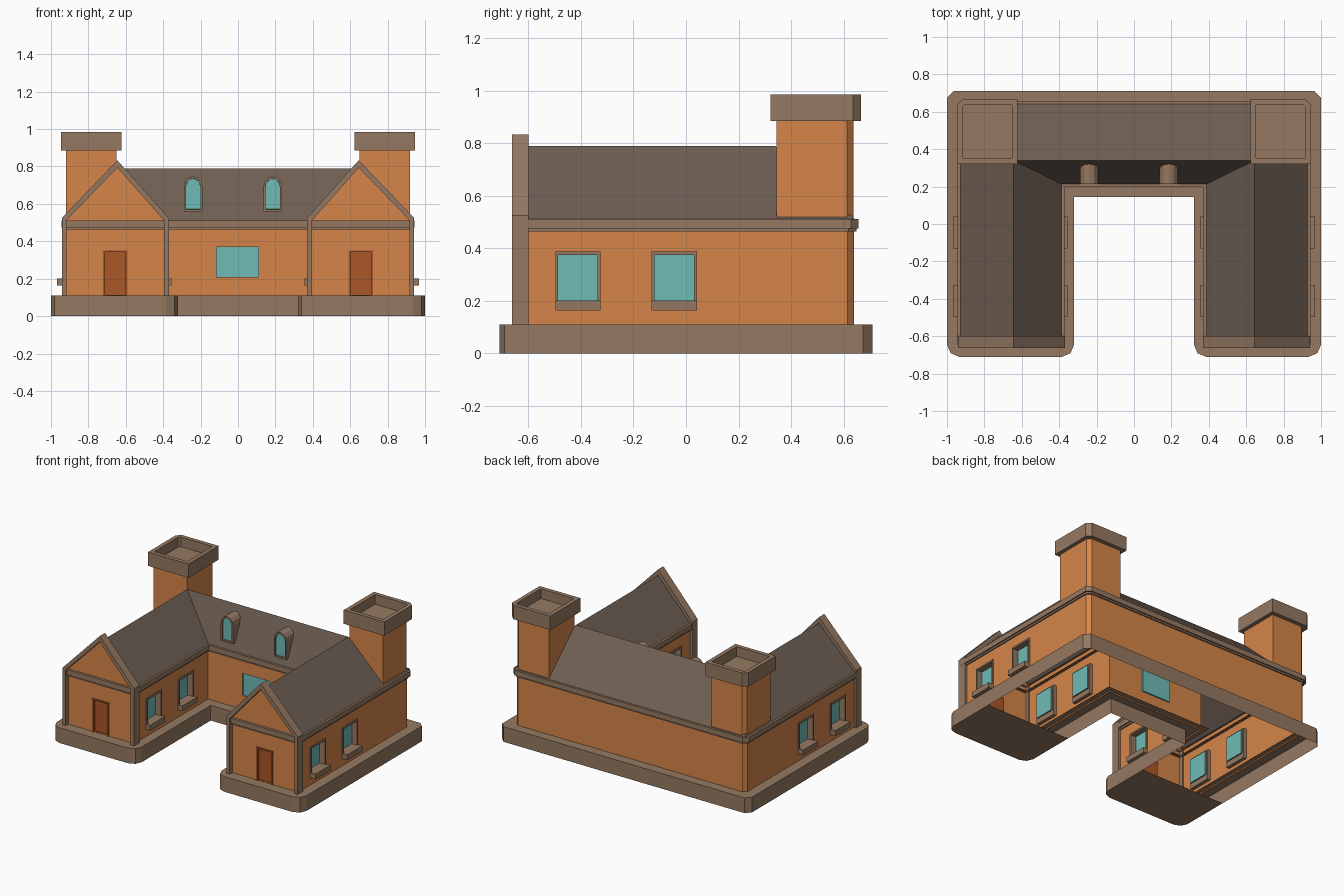
import bpy, bmesh, math
from mathutils import Vector

if "Cube" in bpy.data.objects:
    bpy.data.objects.remove(bpy.data.objects["Cube"])


def mat(name, c):
    m = bpy.data.materials.new(name)
    m.diffuse_color = (*c, 1)
    m.use_nodes = True
    m.node_tree.nodes["Principled BSDF"].inputs["Base Color"].default_value = m.diffuse_color
    return m


WALL, TRIM, GLASS, DOOR, ROOF = range(5)
MATS = [mat("orange_wall", (0.67, 0.235, 0.068)), mat("brown_stone", (0.30, 0.19, 0.122)),
        mat("teal_glass", (0.16, 0.50, 0.47)), mat("rust_door", (0.40, 0.095, 0.02)),
        mat("dark_roof", (0.155, 0.112, 0.084))]


def finish(bm, name, idx=None, recalc=True):
    if recalc:
        bmesh.ops.recalc_face_normals(bm, faces=bm.faces)
    if idx is not None:
        for f in bm.faces:
            f.material_index = idx
    me = bpy.data.meshes.new(name)
    bm.to_mesh(me)
    bm.free()
    for m in MATS:
        me.materials.append(m)
    ob = bpy.data.objects.new(name, me)
    bpy.context.collection.objects.link(ob)
    return ob


def extrude(bm, pts, vec):
    """Closed prism from a loop of 3D points."""
    v = [bm.verts.new(p) for p in pts]
    f = bm.faces.new(v)
    r = bmesh.ops.extrude_face_region(bm, geom=[f])
    bmesh.ops.translate(bm, vec=vec, verts=[e for e in r["geom"] if isinstance(e, bmesh.types.BMVert)])


def box(bm, x0, x1, y0, y1, z0, z1):
    extrude(bm, [(x0, y0, z0), (x1, y0, z0), (x1, y1, z0), (x0, y1, z0)], (0, 0, z1 - z0))


def u_plan(xo, xi, yf, yc, yb, cf, cb, z):
    """U-shaped ground plan: rounded front corners cf, cut back corners cb."""
    k = cf * 0.3
    half = [(xi, yc)]
    half += [(xi, yf + cf), (xi + k, yf + k), (xi + cf, yf), (xo - cf, yf), (xo - k, yf + k),
             (xo, yf + cf)] if cf else [(xi, yf), (xo, yf)]
    half += [(xo, yb - cb), (xo - cb, yb)]
    return [(x, y, z) for x, y in half] + [(-x, y, z) for x, y in reversed(half)]


# base plinth: ledge on top, open below except under the wing fronts
bm = bmesh.new()
extrude(bm, u_plan(1.0, 0.32, -0.71, 0.145, 0.71, 0.065, 0.035, 0), (0, 0, 0.11))
bmesh.ops.recalc_face_normals(bm, faces=bm.faces)
bmesh.ops.bisect_plane(bm, geom=bm.verts[:] + bm.edges[:] + bm.faces[:],
                       plane_co=(0, -0.29, 0), plane_no=(0, 1, 0))
flat = [f for f in bm.faces if abs(f.normal.z) > 0.9]
top = [f for f in flat if f.normal.z > 0]
low = [f for f in flat if f.normal.z < 0 and f.calc_center_median().y > -0.29]
bmesh.ops.delete(bm, geom=low, context='FACES_ONLY')
bmesh.ops.inset_region(bm, faces=top, thickness=0.11, use_even_offset=True)
bmesh.ops.delete(bm, geom=[f for f in top if f.is_valid], context='FACES')
finish(bm, "base_plinth", TRIM, False)

# walls, with recessed openings cut in
bm = bmesh.new()
extrude(bm, u_plan(0.925, 0.39, -0.63, 0.215, 0.64, 0, 0.025, 0.1), (0, 0, 0.41))
walls = finish(bm, "house_walls", WALL)
WIN_Y = (-0.412, -0.045)
cut = bmesh.new()
for s in (1, -1):
    for yc in WIN_Y:
        for xa, xb in ((0.89, 1.0), (0.3, 0.425)):
            a, b = sorted((s * xa, s * xb))
            box(cut, a, b, yc - 0.076, yc + 0.076, 0.2, 0.375)
    a, b = sorted((s * 0.6, s * 0.715))
    box(cut, a, b, -0.7, -0.615, 0.112, 0.345)
box(cut, -0.115, 0.11, 0.15, 0.225, 0.21, 0.37)
bmesh.ops.recalc_face_normals(cut, faces=cut.faces)
for f in cut.faces:
    c, n = f.calc_center_median(), f.normal
    f.material_index = TRIM
    if abs(n.x) > 0.9 and abs(c.y) < 0.5 and any(abs(abs(c.x) - q) < 0.004 for q in (0.89, 0.425)):
        f.material_index = GLASS
    if c.y > 0.14:
        f.material_index = GLASS
    if c.y < -0.55:
        f.material_index = DOOR
cutter = finish(cut, "opening_cutter", None, False)
cutter.hide_render = True
mod = walls.modifiers.new("openings", 'BOOLEAN')
mod.object = cutter
mod.operation = 'DIFFERENCE'
mod.solver = 'EXACT'
me = bpy.data.meshes.new_from_object(walls.evaluated_get(bpy.context.evaluated_depsgraph_get()))
walls.modifiers.clear()
walls.data = me
bpy.data.objects.remove(cutter)
bm = bmesh.new()
bm.from_mesh(me)
bmesh.ops.delete(bm, geom=[f for f in bm.faces if abs(f.normal.z) > 0.9 and
                           (f.calc_center_median().z < 0.105 or f.calc_center_median().z > 0.5)],
                 context='FACES')
bm.to_mesh(me)
bm.free()

# eave band running round the walls, in two steps
for name, o, z0, z1 in (("eave_band", 0.018, 0.475, 0.512), ("eave_step", 0.009, 0.463, 0.475)):
    bm = bmesh.new()
    extrude(bm, u_plan(0.925 + o, 0.39 - o, -0.63 - o, 0.215 - o, 0.64 + o, 0, 0.03, z0), (0, 0, z1 - z0))
    bmesh.ops.recalc_face_normals(bm, faces=bm.faces)
    caps = [f for f in bm.faces if abs(f.normal.z) > 0.9]
    bmesh.ops.inset_region(bm, faces=caps, thickness=o + 0.01, use_even_offset=True)
    bmesh.ops.delete(bm, geom=[f for f in caps if f.is_valid], context='FACES')
    finish(bm, name, TRIM, False)

# roof sheets: wing slopes, valleys and the cross range
H, E, RX, RY = 0.79, 0.51, 0.645, 0.34
bm = bmesh.new()


def sheet(*pts):
    f = bm.faces.new([bm.verts.new(p) for p in pts])
    f.normal_update()
    if f.normal.z < 0:
        f.normal_flip()


for s in (1, -1):
    sheet((s * RX, -0.62, H), (s * 0.93, -0.62, E), (s * 0.93, 0.645, E), (s * RX, RY, H))
    sheet((s * RX, -0.62, H), (s * 0.385, -0.62, E), (s * 0.385, 0.212, E), (s * RX, RY, H))
sheet((-RX, RY, H), (RX, RY, H), (0.93, 0.645, E), (-0.93, 0.645, E))
sheet((-RX, RY, H), (RX, RY, H), (0.385, 0.212, E), (-0.385, 0.212, E))
finish(bm, "roof", ROOF, False)

for s, side in ((1, "right"), (-1, "left")):
    # gable wall
    bm = bmesh.new()
    extrude(bm, [(s * 0.39, -0.63, 0.505), (s * 0.925, -0.63, 0.505), (s * RX, -0.63, 0.80)], (0, 0.02, 0))
    finish(bm, side + "_gable", WALL)

    # gable frame: posts and sloping copings
    outer = [(0.942, 0.11), (0.942, 0.525), (RX, 0.833), (0.37, 0.525), (0.37, 0.11)]
    inner = [(0.918, 0.11), (0.918, 0.512), (RX, 0.793), (0.396, 0.512), (0.396, 0.11)]
    bm = bmesh.new()
    extrude(bm, [(s * x, -0.662, z) for x, z in outer + inner[::-1]], (0, 0.062, 0))
    finish(bm, side + "_gable_frame", TRIM)

    # chimney shaft
    bm = bmesh.new()
    extrude(bm, [(s * x, y, 0.5) for x, y in ((0.65, 0.345), (0.92, 0.345), (0.92, 0.613),
                                              (0.895, 0.638), (0.65, 0.638))], (0, 0, 0.4))
    finish(bm, side + "_chimney", WALL)

    # hollow chimney cap
    bm = bmesh.new()
    extrude(bm, [(s * x, y, 0.885) for x, y in ((0.622, 0.322), (0.947, 0.322), (0.947, 0.637),
                                                (0.917, 0.667), (0.622, 0.667))], (0, 0, 0.1))
    bmesh.ops.recalc_face_normals(bm, faces=bm.faces)
    top = [f for f in bm.faces if f.normal.z > 0.9]
    bmesh.ops.inset_region(bm, faces=top, thickness=0.03, use_even_offset=True)
    bmesh.ops.inset_region(bm, faces=top, thickness=0.0005, depth=-0.07, use_even_offset=True)
    finish(bm, side + "_chimney_cap", TRIM, False)

    # window surrounds and sills on both sides of each wing
    bm = bmesh.new()
    for yc in WIN_Y:
        for xa, xb, sill in ((0.90, 0.934, 0.968), (0.415, 0.381, 0.355)):
            a, b = sorted((s * xa, s * xb))
            box(bm, a, b, yc - 0.086, yc - 0.075, 0.2, 0.376)
            box(bm, a, b, yc + 0.075, yc + 0.086, 0.2, 0.376)
            box(bm, a, b, yc - 0.086, yc + 0.086, 0.375, 0.387)
            a, b = sorted((s * xa, s * sill))
            box(bm, a, b, yc - 0.086, yc + 0.086, 0.163, 0.201)
    finish(bm, side + "_window_surrounds", TRIM)

    # thin door frame
    bm = bmesh.new()
    for x0, x1, z0, z1 in ((0.592, 0.602, 0.11, 0.345), (0.712, 0.722, 0.11, 0.345), (0.59, 0.724, 0.342, 0.352)):
        a, b = sorted((s * x0, s * x1))
        box(bm, a, b, -0.637, -0.62, z0, z1)
    finish(bm, side + "_door_frame", DOOR)


# arched dormers on the courtyard slope
def arch(cx, y, w, z0, z1):
    arc = [(cx + w * math.cos(math.pi * i / 6), y, z1 - w * 1.1 + w * 1.1 * math.sin(math.pi * i / 6))
           for i in range(7)]
    return [(cx + w, y, z0)] + arc + [(cx - w, y, z0)]


for cx, side in ((-0.24, "left"), (0.186, "right")):
    bm = bmesh.new()
    extrude(bm, arch(cx, 0.215, 0.05, 0.56, 0.747), (0, 0.11, 0))
    bmesh.ops.recalc_face_normals(bm, faces=bm.faces)
    for f in bm.faces:
        f.material_index = TRIM
    front = [f for f in bm.faces if f.normal.y < -0.9]
    bmesh.ops.inset_region(bm, faces=front, thickness=0.011, use_even_offset=True)
    bmesh.ops.inset_region(bm, faces=front, thickness=0.0005, depth=-0.012, use_even_offset=True)
    for f in front:
        f.material_index = GLASS
    finish(bm, side + "_dormer", None, False)
